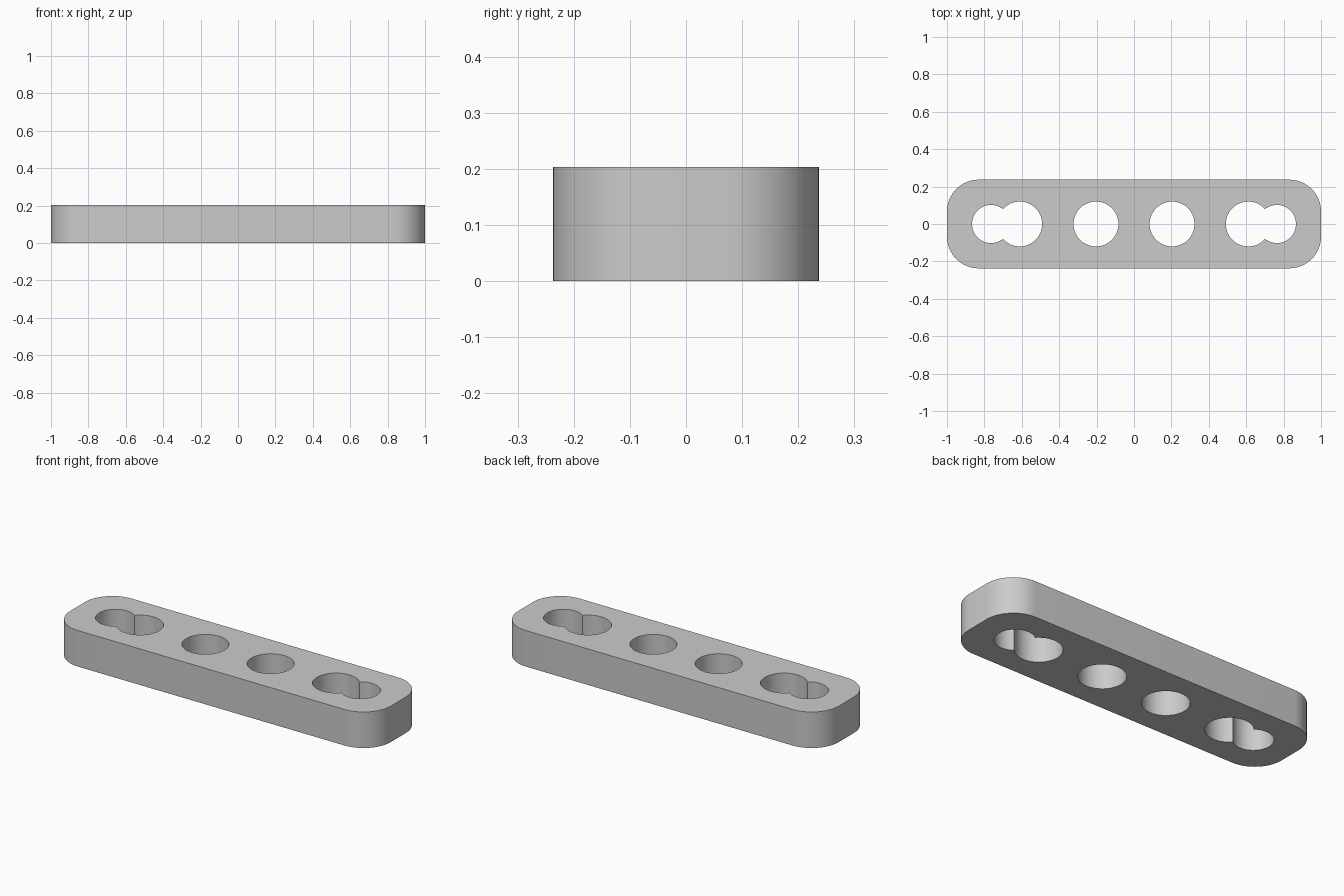
import bpy
import bmesh
from math import pi, cos, sin, acos
from mathutils import Vector

cube = bpy.data.objects.get("Cube")
if cube:
    bpy.data.objects.remove(cube, do_unlink=True)

LENGTH, WIDTH, HEIGHT = 2.0, 0.474, 0.203
CORNER = 0.17
HOLE_R, SLOT_R = 0.12, 0.102
INNER_X, OUTER_X, SLOT_X = 0.2035, 0.611, 0.764


def arc(cx, cy, r, start, end, steps):
    """Points along a circular arc, both ends included."""
    return [Vector((cx + r * cos(a), cy + r * sin(a)))
            for a in (start + (end - start) * i / steps for i in range(steps + 1))]


def rounded_outline():
    x, y = LENGTH / 2 - CORNER, WIDTH / 2 - CORNER
    points = []
    for i, (sx, sy) in enumerate([(1, 1), (-1, 1), (-1, -1), (1, -1)]):
        points += arc(sx * x, sy * y, CORNER, i * pi / 2, (i + 1) * pi / 2, 16)
    return points


def keyhole_outline(side):
    """Two overlapping circles merged into one loop."""
    d = SLOT_X - OUTER_X
    big = acos((d * d + HOLE_R ** 2 - SLOT_R ** 2) / (2 * d * HOLE_R))
    small = acos((d * d + SLOT_R ** 2 - HOLE_R ** 2) / (2 * d * SLOT_R))
    points = arc(OUTER_X, 0, HOLE_R, big, 2 * pi - big, 40)
    points += arc(SLOT_X, 0, SLOT_R, small - pi, pi - small, 40)[1:-1]
    return [Vector((side * p.x, p.y)) for p in points]


# Flat profile of the bar with its four openings
loops = [rounded_outline()]
for side in (-1, 1):
    loops.append(arc(side * INNER_X, 0, HOLE_R, 0, 2 * pi, 56)[:-1])
    loops.append(keyhole_outline(side))

curve = bpy.data.curves.new("bar_profile", "CURVE")
curve.dimensions = "2D"
curve.fill_mode = "BOTH"
curve.extrude = HEIGHT / 2
for loop in loops:
    spline = curve.splines.new("POLY")
    spline.points.add(len(loop) - 1)
    for point, p in zip(spline.points, loop):
        point.co = (p.x, p.y, 0, 1)
    spline.use_cyclic_u = True

# Solid bar
bar = bpy.data.objects.new("link_bar", curve)
bpy.context.collection.objects.link(bar)
bpy.ops.object.select_all(action="DESELECT")
bar.select_set(True)
bpy.context.view_layer.objects.active = bar
bpy.ops.object.convert(target="MESH")
bar = bpy.context.object

bm = bmesh.new()
bm.from_mesh(bar.data)
bmesh.ops.remove_doubles(bm, verts=bm.verts, dist=0.0005)
bmesh.ops.translate(bm, verts=bm.verts, vec=(0, 0, HEIGHT / 2))
bmesh.ops.recalc_face_normals(bm, faces=bm.faces)
bm.to_mesh(bar.data)
bm.free()
bpy.ops.object.shade_smooth_by_angle(angle=pi / 6)

# Plain grey finish
grey = bpy.data.materials.new("light_grey")
grey.use_nodes = True
color = (0.6, 0.6, 0.6, 1)
grey.diffuse_color = color
grey.node_tree.nodes["Principled BSDF"].inputs["Base Color"].default_value = color
bar.data.materials.clear()
bar.data.materials.append(grey)
